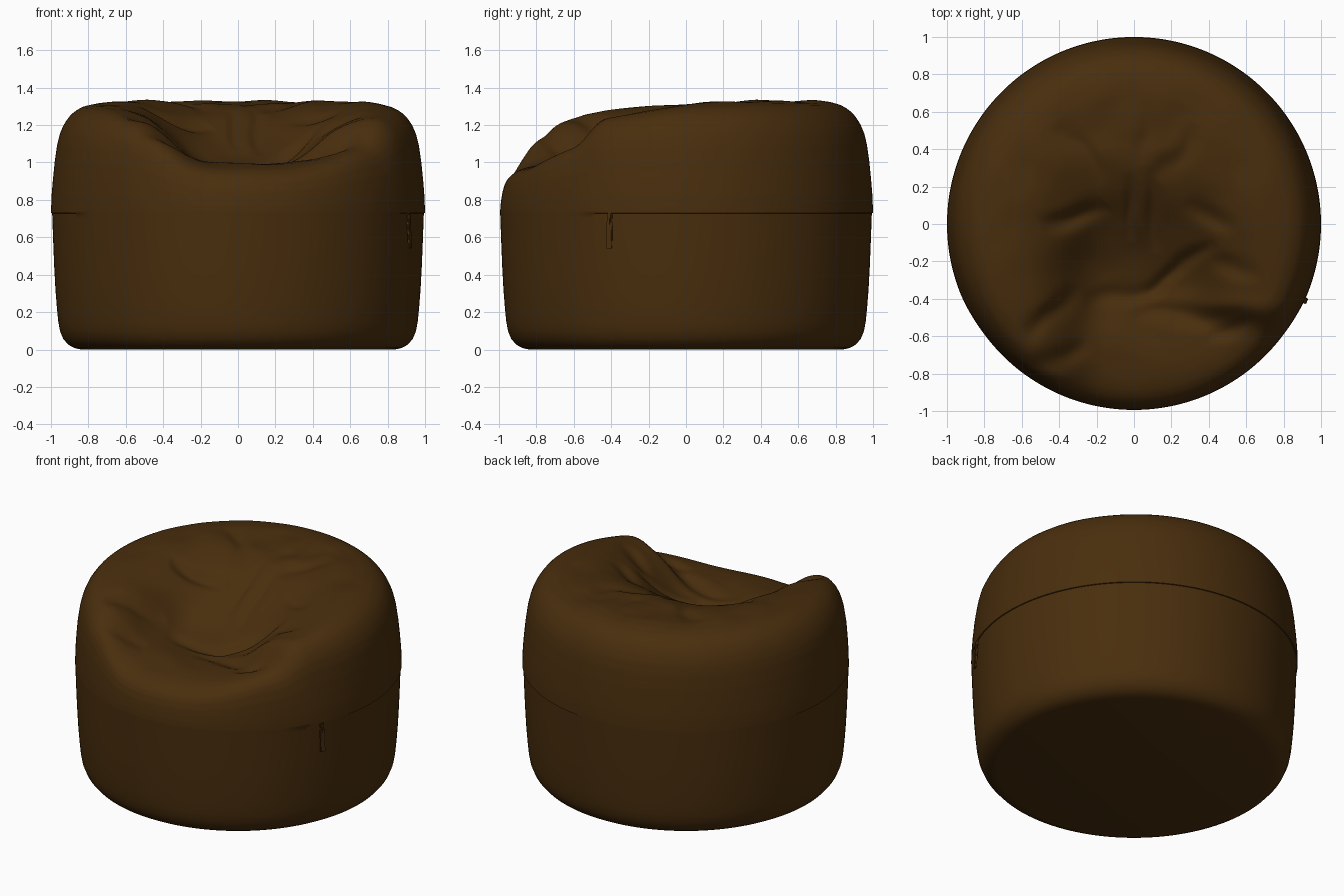
import bpy, bmesh, math
from mathutils import Vector, Matrix, noise

if "Cube" in bpy.data.objects:
    bpy.data.objects.remove(bpy.data.objects["Cube"])

brown = bpy.data.materials.new("brown fabric")
brown.diffuse_color = (0.066, 0.027, 0.004, 1)
brown.use_nodes = True
brown.node_tree.nodes["Principled BSDF"].inputs["Base Color"].default_value = brown.diffuse_color
SEAM = 0.73
N = 200


def smooth(a, b, v):
    t = max(0.0, min(1.0, (v - a) / (b - a)))
    return t * t * (3 - 2 * t)


def interp(pts, v, ease=True):
    if v <= pts[0][0]:
        return pts[0][1]
    for (a, fa), (b, fb) in zip(pts, pts[1:]):
        if v <= b:
            return fa + (fb - fa) * (smooth(a, b, v) if ease else (v - a) / (b - a))
    return pts[-1][1]


# Seat hollow depth along y, and its half width on each side
DEPTH = [(-1, 0.35), (-0.66, 0.345), (-0.38, 0.375), (0.42, 0.03), (0.75, 0.0)]
RIGHT = [(-0.8, 0.72), (-0.62, 0.74), (-0.42, 0.50), (0.2, 0.42)]
LEFT = [(-0.6, 0.41), (-0.3, 0.38)]
# Creases: x1, y1, x2, y2, width, depth
CREASES = [
    (-0.15, 0.24, -0.4, 0.54, 0.05, 0.016), (0.15, 0.22, 0.36, 0.54, 0.05, 0.02),
    (-0.03, 0.28, -0.03, -0.1, 0.035, 0.016), (0.12, 0.28, 0.12, -0.15, 0.04, 0.018),
    (0.07, 0.65, 0.07, 0.3, 0.045, 0.012), (-0.15, 0.12, -0.5, -0.02, 0.06, 0.035),
    (0.25, 0.13, 0.55, -0.03, 0.05, 0.022), (0.05, -0.36, 0.42, -0.1, 0.045, 0.03),
    (-0.25, -0.42, 0.2, -0.32, 0.045, 0.02), (0.0, -0.47, 0.65, -0.51, 0.05, 0.03),
    (0.4, -0.57, 0.7, -0.55, 0.04, 0.025), (-0.3, -0.34, -0.58, -0.6, 0.06, 0.032),
    (-0.24, -0.64, -0.56, -0.78, 0.055, 0.028), (0.38, -0.22, 0.7, -0.23, 0.05, 0.022),
]


def top_height(x, y):
    w = interp(RIGHT if x > 0 else LEFT, y)
    g = 1 / (1 + (abs(x) / w) ** 4)
    z = 1.342 - interp(DEPTH, y) * g
    # irregular, tapering folds
    q = Vector((x, y, 0))
    p = Vector((x + 0.05 * noise.noise(q * 4), y + 0.05 * noise.noise(q * 4 + Vector((9, 3, 5)))))
    for x1, y1, x2, y2, cw, d in CREASES:
        a, b = Vector((x1, y1)), Vector((x2, y2))
        t = max(0, min(1, (p - a).dot(b - a) / (b - a).length_squared))
        dist = (p - a.lerp(b, t)).length / cw
        taper = math.sin(math.pi * t) ** 0.8 if 0 < t < 1 else 0
        z -= d * taper * (1 - 0.5 * dist * dist) * math.exp(-dist * dist * 0.7)
    fade = 1 - smooth(0.6, 0.9, math.hypot(x, y))
    return z + 0.012 * fade * noise.noise(q * 5 + Vector((2, 7, 1)))


# Profile rings: (radius, height, flap amount, belongs to top)
rings = [(0.84, 0, 0, 0), (0.875, 0.008, 0, 0), (0.908, 0.026, 0, 0), (0.935, 0.058, 0, 0),
         (0.952, 0.1, 0, 0), (0.961, 0.15, 0, 0), (0.968, 0.22, 0, 0), (0.976, 0.32, 0, 0),
         (0.983, 0.45, 0, 0), (0.989, 0.6, 0, 0), (0.9925, 0.70, 0, 0),
         (0.9935, SEAM - 0.002, 0, 0), (0.9936, SEAM, 1, 0), (0.994, SEAM + 0.01, 0.97, 0)]
# Shoulder: radius for each fraction of the upper height
SHOULDER = [(0, 0.994), (0.15, 0.992), (0.3, 0.987), (0.45, 0.980), (0.6, 0.967), (0.7, 0.952),
            (0.78, 0.931), (0.85, 0.903), (0.9, 0.872), (0.94, 0.83), (0.965, 0.78),
            (0.985, 0.70), (0.996, 0.6), (1.0, 0.5)]
for i in range(32):
    c = 0.08 + 0.86 * i / 31
    rings.append((interp(SHOULDER, c, False), c, 0.9 * (1 - smooth(0.05, 0.5, c)), 1))
INNER = [(r, c) for c, r in reversed(SHOULDER)]
for i in range(1, 60):
    r = 0.83 * (1 - i / 60)
    rings.append((r, interp(INNER, r, False), 0, 1))

# Bean bag body with the slumped seat
bm = bmesh.new()
loops = []
for r, z, flap, top in rings:
    row = []
    for k in range(N):
        t = 2 * math.pi * k / N
        rr = r + 0.006 * flap * smooth(-0.62, -0.35, math.sin(t))
        x, y = rr * math.cos(t), rr * math.sin(t)
        zz = SEAM + z * (top_height(x, y) - SEAM) if top else z
        row.append(bm.verts.new((x, y, zz)))
    loops.append(row)
for lo, hi in zip(loops, loops[1:]):
    for k in range(N):
        j = (k + 1) % N
        bm.faces.new((lo[k], lo[j], hi[j], hi[k]))
bm.faces.new(list(reversed(loops[0])))
tip = bm.verts.new((0, 0, top_height(0, 0)))
for k in range(N):
    bm.faces.new((loops[-1][k], loops[-1][(k + 1) % N], tip))


def finish(bm, name):
    me = bpy.data.meshes.new(name)
    bm.to_mesh(me)
    bm.free()
    ob = bpy.data.objects.new(name, me)
    bpy.context.collection.objects.link(ob)
    me.materials.append(brown)
    bpy.ops.object.select_all(action='DESELECT')
    ob.select_set(True)
    bpy.context.view_layer.objects.active = ob
    bpy.ops.object.shade_smooth_by_angle(angle=math.radians(50))
    return ob


finish(bm, "bean_bag_body")

# Zip: slider on the seam and a hanging pull tab
ang = math.atan2(-0.405, 0.905)


def zip_part(name, z, size, out, tilt=0.0):
    bm = bmesh.new()
    bmesh.ops.create_cube(bm, size=1, matrix=Matrix.Diagonal((*size, 1)))
    bmesh.ops.bevel(bm, geom=bm.edges[:], offset=min(size) * 0.3, segments=2, affect='EDGES')
    m = (Matrix.Rotation(ang, 4, 'Z') @ Matrix.Translation((out, 0, z))
         @ Matrix.Rotation(tilt, 4, 'Y'))
    bm.transform(m)
    finish(bm, name)


zip_part("zip_slider", 0.712, (0.022, 0.03, 0.034), 0.996)
zip_part("zip_link", 0.685, (0.012, 0.016, 0.04), 1.004)
zip_part("zip_pull_tab", 0.612, (0.012, 0.034, 0.145), 1.004, -0.06)
